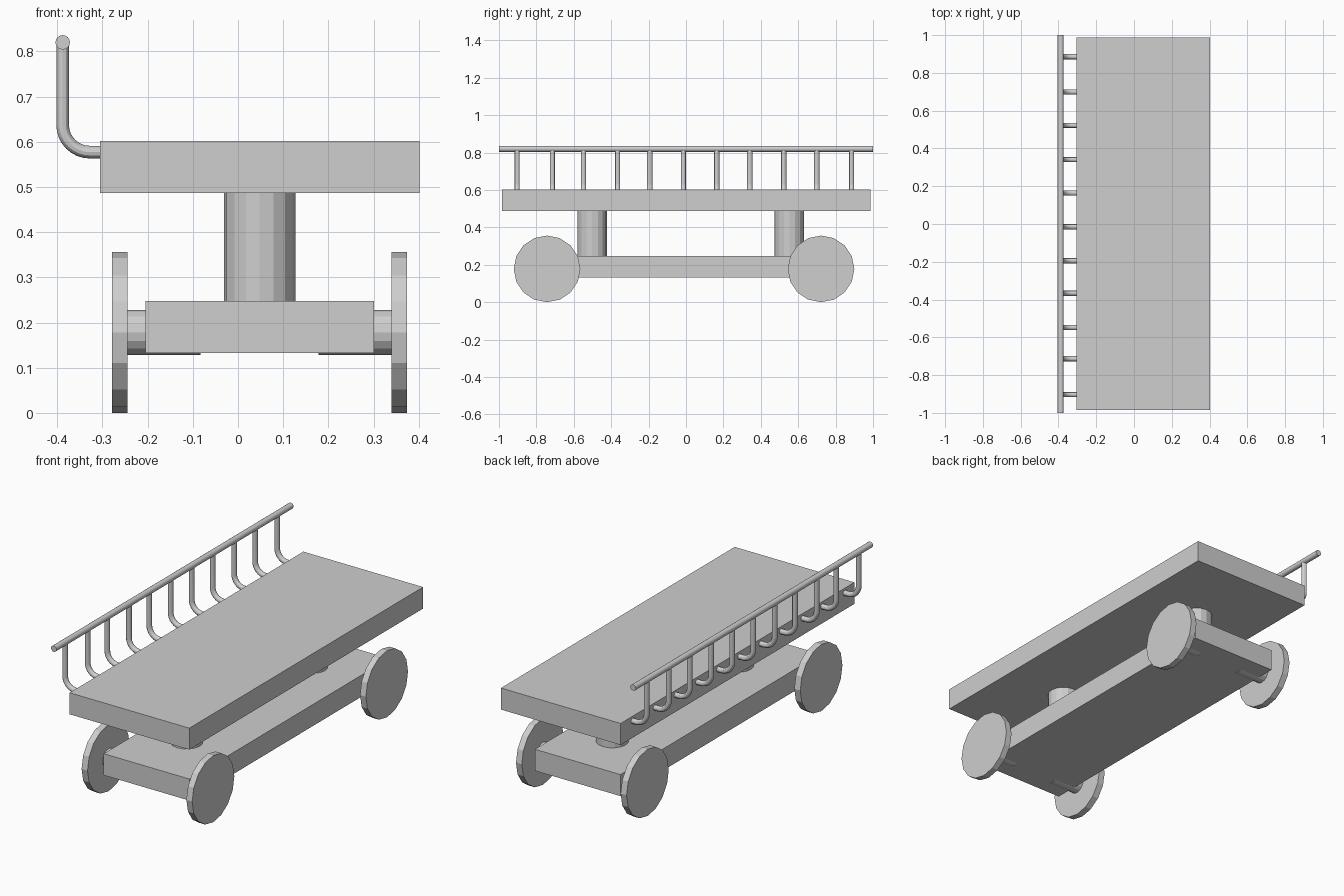
import bpy
import math
from mathutils import Vector

default = bpy.data.objects.get("Cube")
if default:
    bpy.data.objects.remove(default, do_unlink=True)

# Single painted-metal colour
GREY = (0.62, 0.62, 0.62, 1.0)
grey = bpy.data.materials.new("light_grey")
grey.use_nodes = True
grey.diffuse_color = GREY
grey.node_tree.nodes["Principled BSDF"].inputs["Base Color"].default_value = GREY


def finish(obj, name, smooth=False):
    obj.name = name
    obj.data.materials.append(grey)
    if smooth:
        bpy.ops.object.shade_smooth_by_angle()
    return obj


def box(name, low, high):
    low, high = Vector(low), Vector(high)
    bpy.ops.mesh.primitive_cube_add(size=1, location=(low + high) / 2)
    obj = bpy.context.object
    obj.scale = high - low
    bpy.ops.object.transform_apply(location=False, rotation=False, scale=True)
    return finish(obj, name)


def cylinder(name, start, end, radius, sides=16, smooth=False):
    start, end = Vector(start), Vector(end)
    axis = end - start
    bpy.ops.mesh.primitive_cylinder_add(
        vertices=sides, radius=radius, depth=axis.length, location=(start + end) / 2)
    obj = bpy.context.object
    obj.rotation_euler = axis.to_track_quat("Z", "Y").to_euler()
    return finish(obj, name, smooth)


# Deck and lower chassis
box("deck", (-0.305, -0.985, 0.487), (0.402, 0.987, 0.602))
box("chassis", (-0.205, -0.84, 0.133), (0.301, 0.845, 0.248))

# Columns carrying the deck
for end, y in (("front", -0.502), ("back", 0.553)):
    cylinder(f"{end}_column", (0.048, y, 0.24), (0.048, y, 0.495), 0.079)

# Wheels and their axle stubs
AXLE_Z = 0.178
for end, y in (("front", -0.743), ("back", 0.722)):
    for side, outer, inner, stub in (("right", -0.279, -0.244, -0.083),
                                     ("left", 0.374, 0.340, 0.178)):
        cylinder(f"{end}_{side}_wheel", (outer, y, AXLE_Z), (inner, y, AXLE_Z), 0.178)
        cylinder(f"{end}_{side}_axle", (inner, y, AXLE_Z), (stub, y, AXLE_Z), 0.05)

# Handrail
RAIL_X, RAIL_Z = -0.388, 0.82
cylinder("handrail", (RAIL_X, -1, RAIL_Z), (RAIL_X, 1, RAIL_Z), 0.016, smooth=True)

# Bent posts: out from the deck edge, round the bend, up to the rail
BEND, FOOT_Z = 0.06, 0.577
path = [(-0.295, FOOT_Z)]
for step in range(9):
    a = math.radians(270 - 90 * step / 8)
    path.append((RAIL_X + BEND + BEND * math.cos(a), FOOT_Z + BEND + BEND * math.sin(a)))
path.append((RAIL_X, RAIL_Z))

post_positions = (-0.903, -0.714, -0.548, -0.366, -0.194, -0.014,
                  0.164, 0.341, 0.522, 0.699, 0.885)
for i, y in enumerate(post_positions, 1):
    curve = bpy.data.curves.new("rail_post", "CURVE")
    curve.dimensions = "3D"
    curve.bevel_depth = 0.014
    curve.bevel_resolution = 4
    curve.use_fill_caps = True
    spline = curve.splines.new("POLY")
    spline.points.add(len(path) - 1)
    for point, (x, z) in zip(spline.points, path):
        point.co = (x, y, z, 1)
    post = bpy.data.objects.new("rail_post", curve)
    bpy.context.collection.objects.link(post)
    bpy.ops.object.select_all(action="DESELECT")
    post.select_set(True)
    bpy.context.view_layer.objects.active = post
    bpy.ops.object.convert(target="MESH")
    finish(bpy.context.object, f"rail_post_{i}", smooth=True)
